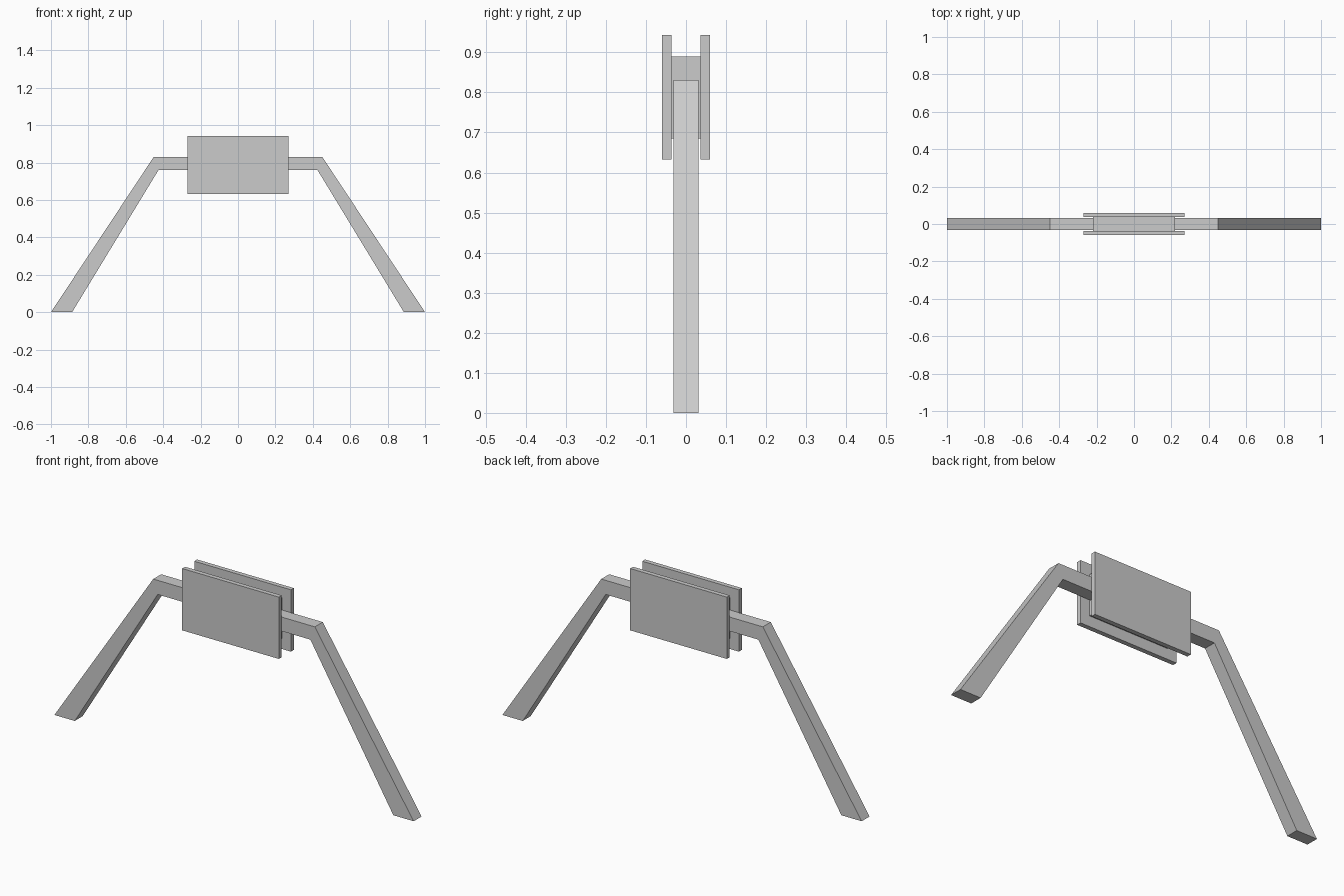
import bpy, bmesh

if "Cube" in bpy.data.objects:
    bpy.data.objects.remove(bpy.data.objects["Cube"])


def prism(name, profile, y0, y1):
    """Extrude an x-z outline from y0 to y1."""
    bm = bmesh.new()
    face = bm.faces.new([bm.verts.new((x, y0, z)) for x, z in profile])
    ext = bmesh.ops.extrude_face_region(bm, geom=[face])
    verts = [v for v in ext["geom"] if isinstance(v, bmesh.types.BMVert)]
    bmesh.ops.translate(bm, verts=verts, vec=(0, y1 - y0, 0))
    bmesh.ops.recalc_face_normals(bm, faces=bm.faces)
    mesh = bpy.data.meshes.new(name)
    bm.to_mesh(mesh)
    bm.free()
    obj = bpy.data.objects.new(name, mesh)
    bpy.context.collection.objects.link(obj)
    return obj


def rect(half_x, z0, z1):
    return [(-half_x, z0), (half_x, z0), (half_x, z1), (-half_x, z1)]


# bent frame: two splayed legs joined by a crossbar
left = [(-0.425, 0.76), (-0.887, 0), (-1, 0), (-0.45, 0.831)]
right = [(-x, z) for x, z in reversed(left)]
prism("leg_frame", left + right, -0.0315, 0.0315)

# block that carries the plates
prism("centre_block", rect(0.219, 0.685, 0.89), -0.0375, 0.0375)

# front and back plates
for name, side in (("front_plate", -1), ("back_plate", 1)):
    prism(name, rect(0.269, 0.632, 0.943), side * 0.0365, side * 0.0595)
